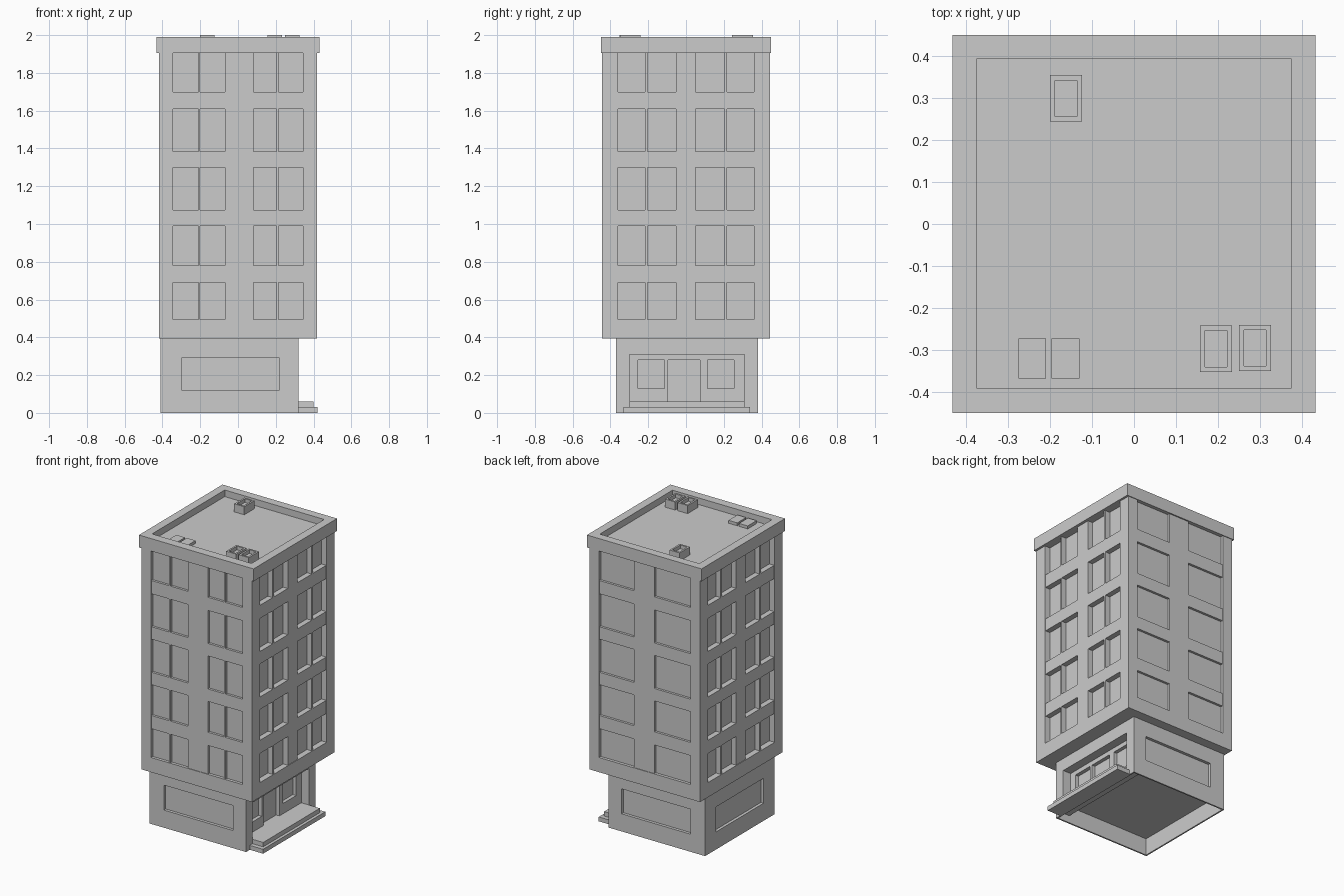
import bpy

if "Cube" in bpy.data.objects:
    bpy.data.objects.remove(bpy.data.objects["Cube"])


def box(name, x0, x1, y0, y1, z0, z1):
    bpy.ops.mesh.primitive_cube_add(size=1, location=((x0 + x1) / 2, (y0 + y1) / 2, (z0 + z1) / 2))
    o = bpy.context.object
    o.name = name
    o.scale = (x1 - x0, y1 - y0, z1 - z0)
    bpy.ops.object.transform_apply(location=False, rotation=False, scale=True)
    return o


def carve(target, *dims):
    """Subtract a box-shaped recess from the target."""
    cutter = box("cutter", *dims)
    cutter.hide_render = True
    m = target.modifiers.new("recess", 'BOOLEAN')
    m.operation, m.solver, m.object = 'DIFFERENCE', 'EXACT', cutter
    bpy.context.view_layer.objects.active = target
    bpy.ops.object.modifier_apply(modifier=m.name)
    bpy.data.objects.remove(cutter)


# Ground floor with shop windows and a recessed entrance on the right side
base = box("ground_floor", -0.41, 0.32, -0.37, 0.38, 0, 0.396)
carve(base, -0.30, 0.22, -0.5, -0.35, 0.12, 0.29)
carve(base, -0.30, 0.22, 0.36, 0.5, 0.12, 0.29)
carve(base, -0.5, -0.39, -0.25, 0.26, 0.12, 0.29)
carve(base, 0.26, 0.5, -0.30, 0.31, 0.06, 0.31)
for y0, y1, z0 in ((-0.255, -0.115, 0.13), (-0.095, 0.075, 0.06), (0.115, 0.255, 0.13)):
    carve(base, 0.235, 0.5, y0, y1, z0, 0.28)
# Hollow underside
carve(base, -0.40, 0.22, -0.36, 0.37, -0.1, 0.115)
carve(base, 0.20, 0.31, -0.36, 0.37, -0.1, 0.05)

# Entrance steps
box("lower_step", 0.315, 0.42, -0.33, 0.34, 0, 0.03)
box("upper_step", 0.315, 0.40, -0.30, 0.31, 0.03, 0.06)

# Tower: window core, bottom slab and corner posts
BX, BY, TOP = 0.417, 0.445, 1.906
CX, CY = 0.377, 0.425
box("window_core", -CX, CX, -CY, CY, 0.40, TOP)
box("tower_slab", -BX, BX, -BY, BY, 0.395, 0.495)
for sx in (-1, 1):
    for sy in (-1, 1):
        xs, ys = sorted((sx * 0.345, sx * BX)), sorted((sy * 0.36, sy * BY))
        box("corner_post", *xs, *ys, 0.495, TOP)

# Facade grid: floor bands, centre pillars and window mullions
bands = ((0.69, 0.78), (0.99, 1.075), (1.30, 1.385), (1.61, 1.70))
for s in (-1, 1):
    fy = sorted((s * (CY - 0.01), s * (BY - 0.004)))
    fx = sorted((s * (CX - 0.01), s * (BX - 0.004)))
    for z0, z1 in bands:
        box("front_back_band", -0.345, 0.345, *fy, z0, z1)
        box("side_band", *fx, -0.36, 0.36, z0, z1)
    box("front_back_pillar", -0.07, 0.083, *fy, 0.495, TOP)
    box("side_pillar", *fx, -0.053, 0.05, 0.495, TOP)
    for m in (-0.21, 0.21):
        box("side_mullion", *fx, m - 0.006, m + 0.006, 0.495, TOP)
for m in (-0.205, 0.21):
    box("front_mullion", m - 0.005, m + 0.005, -BY + 0.004, -CY + 0.01, 0.495, TOP)

# Roof parapet
parapet = box("roof_parapet", -0.432, 0.432, -0.45, 0.45, 1.905, 1.99)
carve(parapet, -0.375, 0.375, -0.39, 0.393, 1.945, 2.1)

# Rooftop units with open tops
for x, y in ((0.195, -0.297), (0.288, -0.295), (-0.162, 0.299)):
    unit = box("roof_unit", x - 0.038, x + 0.038, y - 0.055, y + 0.055, 1.944, 2.0)
    carve(unit, x - 0.026, x + 0.026, y - 0.043, y + 0.043, 1.975, 2.1)
# Low roof hatches
for x in (-0.242, -0.163):
    box("roof_hatch", x - 0.033, x + 0.033, -0.368, -0.272, 1.944, 1.965)
